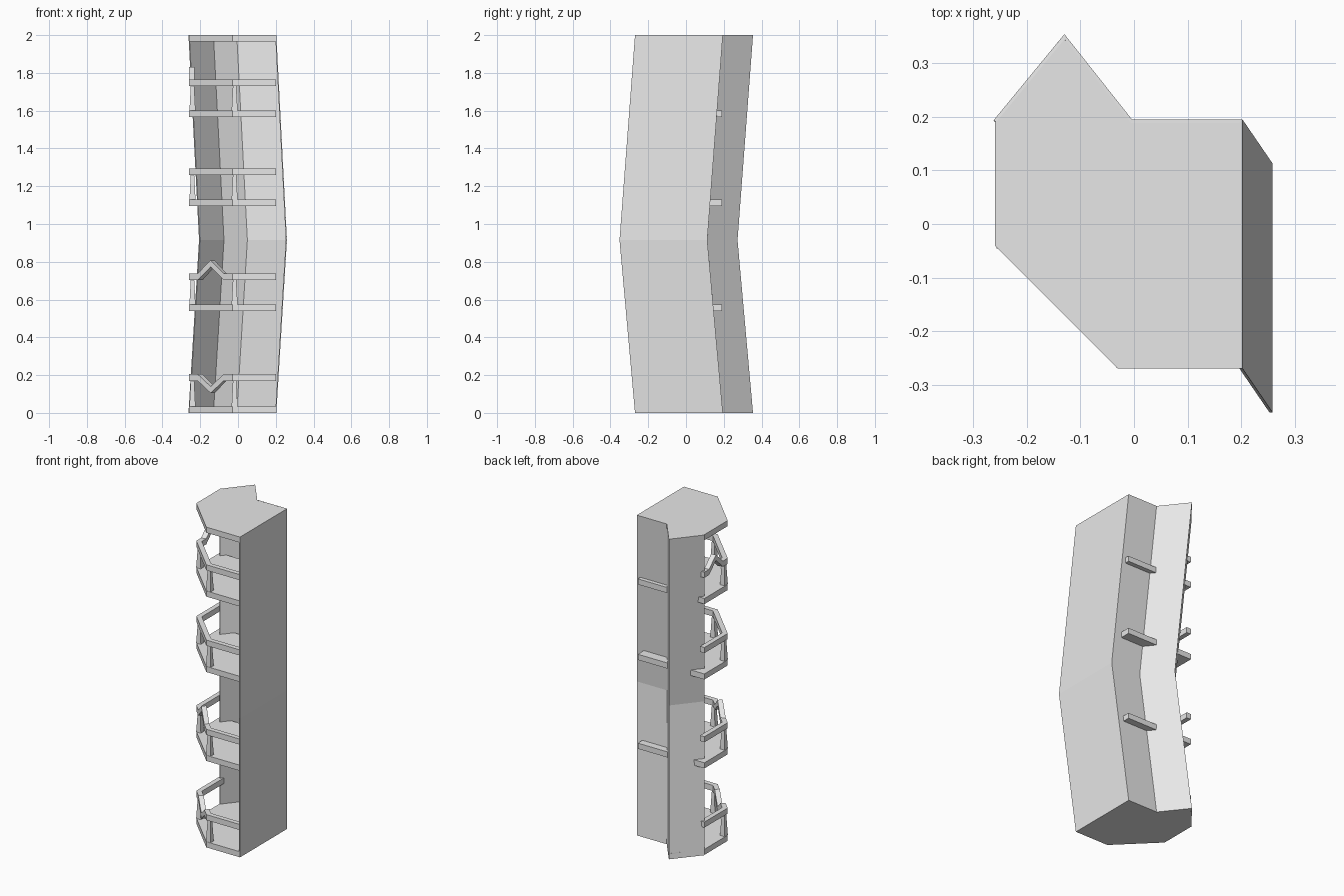
import bpy
import bmesh

cube = bpy.data.objects.get("Cube")
if cube:
    bpy.data.objects.remove(cube, do_unlink=True)

grey = bpy.data.materials.new("light grey")
grey.use_nodes = True
grey.diffuse_color = (0.8, 0.8, 0.8, 1)
grey.node_tree.nodes["Principled BSDF"].inputs["Base Color"].default_value = (0.8, 0.8, 0.8, 1)


def loft(name, rings, closed=True):
    """Skin a list of equal vertex rings; closed rings get end caps."""
    bm = bmesh.new()
    rows = [[bm.verts.new(p) for p in ring] for ring in rings]
    n = len(rows[0])
    for low, high in zip(rows, rows[1:]):
        for i in range(n if closed else n - 1):
            j = (i + 1) % n
            bm.faces.new((low[i], low[j], high[j], high[i]))
    if closed:
        bm.faces.new(rows[0])
        bm.faces.new(rows[-1])
    bmesh.ops.recalc_face_normals(bm, faces=bm.faces)
    mesh = bpy.data.meshes.new(name)
    bm.to_mesh(mesh)
    bm.free()
    mesh.materials.append(grey)
    obj = bpy.data.objects.new(name, mesh)
    bpy.context.scene.collection.objects.link(obj)
    return obj


def slab(name, outline, z):
    loft(name, [[(x, y, h) for x, y in outline] for h in (z, z + BAR)])


BAR = 0.035
balcony = [(-0.26, 0.19), (-0.26, -0.04), (-0.03, -0.27), (0.2, -0.27)]
inner = [(-0.23, 0.19), (-0.23, -0.028), (-0.018, -0.24), (0.2, -0.24)]
bay = [(-0.005, 0.19), (-0.13, 0.35)]

# Bent thin wall: pointed bay, back and side, pushed out at mid height
wall_path = [(-0.26, 0.192), (-0.13, 0.35), (-0.005, 0.192), (0.2, 0.192), (0.2, -0.27)]
wall = loft("bent_wall", [[(x + 0.056 * k, y - 0.082 * k, z) for x, y in wall_path]
                          for z, k in ((0, 0), (0.915, 1), (2, 0))], closed=False)
solid = wall.modifiers.new("thickness", "SOLIDIFY")
solid.thickness = 0.006
solid.offset = 0
solid.use_even_offset = True

# Base and roof include the bay; the floors between stop at the back line
floor_outline = balcony + [(0.2, 0.19)]
slab("base", floor_outline + bay, 0)
slab("roof", floor_outline + bay, 2 - BAR)
for i, z in enumerate((0.54, 1.095, 1.566)):
    slab(f"floor_{i + 1}", floor_outline, z)


# Railing with an optional kink in one of its three runs
def railing(name, z, kink_run, kink):
    rings = []
    for run in range(3):
        stops = [(0, 0)]
        if run == kink_run:
            stops += [(0.2, 0), (0.5, kink), (0.8, 0)]
        if run == 2:
            stops.append((1, 0))
        for t, dz in stops:
            o, n = [[a + (b - a) * t for a, b in zip(side[run], side[run + 1])]
                    for side in (balcony, inner)]
            rings.append([(*o, z + dz), (*n, z + dz),
                          (*n, z + dz + BAR), (*o, z + dz + BAR)])
    loft(name, rings)


# Tapered post standing at a balcony corner
def post(name, x, y, low, high):
    loft(name, [[(x + sx * r, y + sy * r, z)
                 for sx, sy in ((-1, -1), (1, -1), (1, 1), (-1, 1))]
                for z, r in ((low, 0.016), (high, 0.009))])


storeys = [(0.0, 0.17, 1, -0.065), (0.54, 0.703, 1, 0.07),
           (1.095, 1.26, None, 0), (1.566, 1.73, 0, 0.065)]
for i, (floor, rail, run, kink) in enumerate(storeys):
    railing(f"railing_{i + 1}", rail, run, kink)
    post(f"side_post_{i + 1}", -0.241, -0.03, floor + BAR, rail + 0.005)
    post(f"front_post_{i + 1}", -0.018, -0.252, floor + BAR, rail + 0.005)
